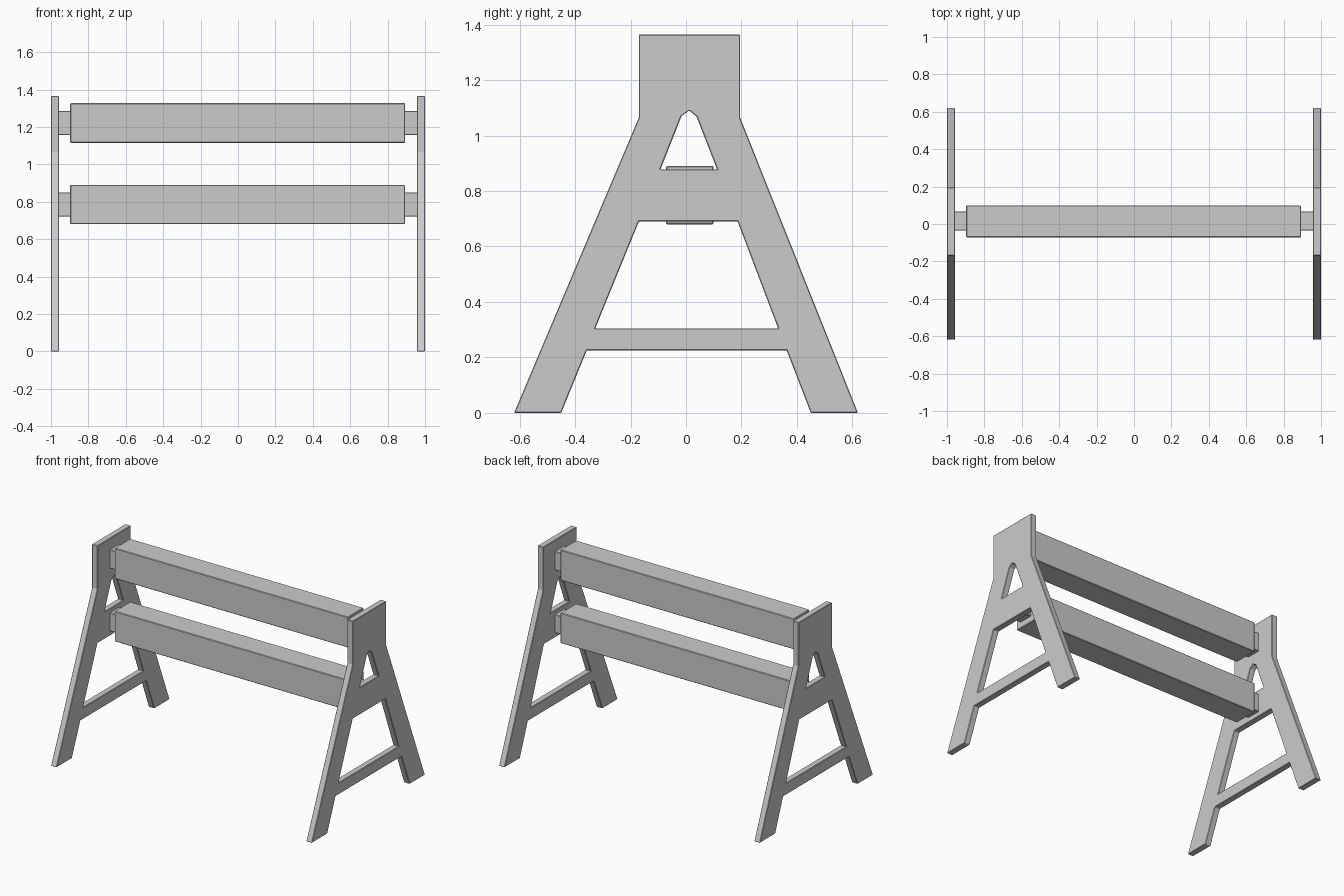
import bpy, bmesh
from mathutils import Vector

if "Cube" in bpy.data.objects:
    bpy.data.objects.remove(bpy.data.objects["Cube"])


def finish(name, bm, bevel):
    bmesh.ops.recalc_face_normals(bm, faces=bm.faces)
    me = bpy.data.meshes.new(name)
    bm.to_mesh(me)
    bm.free()
    ob = bpy.data.objects.new(name, me)
    bpy.context.collection.objects.link(ob)
    mod = ob.modifiers.new("soft_edges", 'BEVEL')
    mod.width = bevel
    mod.segments = 1
    mod.limit_method = 'ANGLE'
    return ob


def box(name, x, y, z, bevel=0.003):
    bm = bmesh.new()
    bmesh.ops.create_cube(bm, size=1)
    for v in bm.verts:
        v.co = Vector([(a + b) / 2 + c * (b - a) for (a, b), c in zip((x, y, z), v.co)])
    return finish(name, bm, bevel)


def panel(name, x0, thickness, loops):
    # flat profile with openings, extruded along x
    bm = bmesh.new()
    edges = []
    for loop in loops:
        vs = [bm.verts.new((x0, y, z)) for y, z in loop]
        edges += [bm.edges.new((vs[i - 1], vs[i])) for i in range(len(vs))]
    bmesh.ops.triangle_fill(bm, use_beauty=True, use_dissolve=False, edges=edges, normal=(1, 0, 0))
    ext = bmesh.ops.extrude_face_region(bm, geom=bm.faces[:], use_keep_orig=True)
    moved = [g for g in ext["geom"] if isinstance(g, bmesh.types.BMVert)]
    bmesh.ops.translate(bm, verts=moved, vec=(thickness, 0, 0))
    return finish(name, bm, 0.003)


# A-frame outline, lower opening and upper opening (y, z)
outline = [(-0.62, 0), (-0.17, 1.065), (-0.17, 1.365), (0.195, 1.365), (0.195, 1.065),
           (0.62, 0), (0.45, 0), (0.363, 0.225), (-0.358, 0.225), (-0.45, 0)]
lower_gap = [(-0.327, 0.305), (0.332, 0.305), (0.186, 0.69), (-0.17, 0.69)]
upper_gap = [(-0.092, 0.878), (0.112, 0.878), (0.037, 1.07), (0.011, 1.09), (-0.016, 1.07)]

for side, x0 in (("left", -1.0), ("right", 0.957)):
    panel(side + "_a_frame", x0, 0.043, [outline, lower_gap, upper_gap])

# Rails with narrower tenons reaching into the frames
for level, z0, z1 in (("upper", 1.115, 1.327), ("lower", 0.68, 0.89)):
    box(level + "_rail", (-0.897, 0.893), (-0.072, 0.1), (z0, z1), 0.004)
    for side, x in (("left", (-0.965, -0.89)), ("right", (0.885, 0.965))):
        box(f"{level}_{side}_tenon", x, (-0.035, 0.067), (z0 + 0.042, z1 - 0.041))
